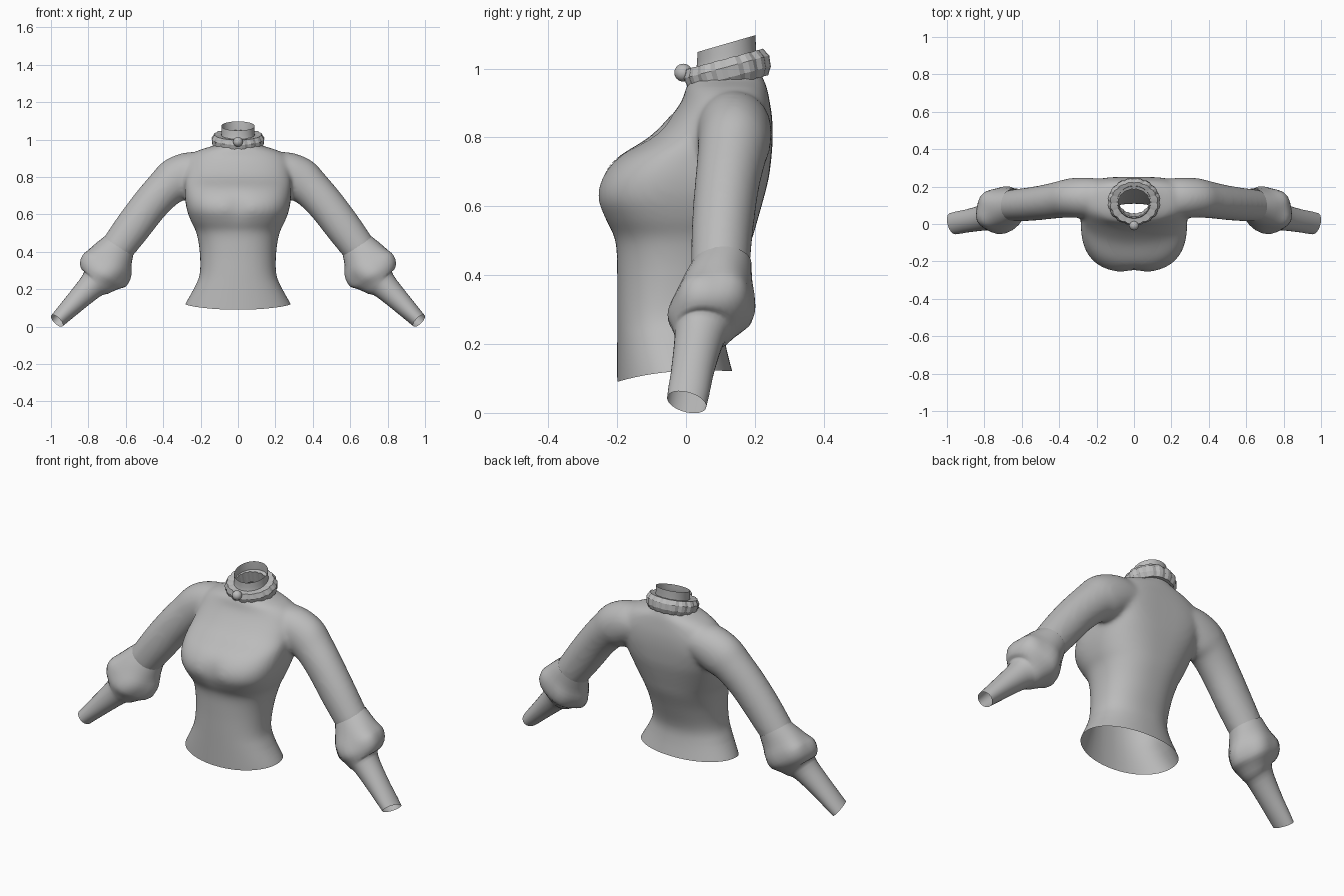
import bpy, bmesh, math
from mathutils import Vector, Matrix
from mathutils.bvhtree import BVHTree

if "Cube" in bpy.data.objects:
    bpy.data.objects.remove(bpy.data.objects["Cube"])

grey = bpy.data.materials.new("cloth_grey")
grey.diffuse_color = (0.5, 0.5, 0.5, 1)
grey.use_nodes = True
grey.node_tree.nodes["Principled BSDF"].inputs["Base Color"].default_value = grey.diffuse_color


def spline(rows, steps):
    """Catmull-Rom interpolation of rows of numbers."""
    out, n = [], len(rows)
    for i in range(n - 1):
        a, b, c, d = (rows[max(0, min(n - 1, i + k))] for k in (-1, 0, 1, 2))
        for s in range(steps):
            t = s / steps
            out.append([0.5 * (2 * q + (r - p) * t + (2 * p - 5 * q + 4 * r - u) * t * t
                               + (3 * q - p - 3 * r + u) * t ** 3)
                        for p, q, r, u in zip(a, b, c, d)])
    return out + [list(rows[-1])]


def loft(bm, rings, caps=False, loop=False):
    vs = [[bm.verts.new(p) for p in ring] for ring in rings]
    pairs = list(zip(vs, vs[1:])) + ([(vs[-1], vs[0])] if loop else [])
    faces = []
    for a, b in pairs:
        n = len(a)
        faces += [bm.faces.new((a[i], a[(i + 1) % n], b[(i + 1) % n], b[i])) for i in range(n)]
    if caps:
        faces += [bm.faces.new(vs[0]), bm.faces.new(vs[-1])]
    bmesh.ops.recalc_face_normals(bm, faces=faces)


def make(name, bm, smooth=True):
    me = bpy.data.meshes.new(name)
    bm.to_mesh(me)
    bm.free()
    ob = bpy.data.objects.new(name, me)
    bpy.context.collection.objects.link(ob)
    me.materials.append(grey)
    me.polygons.foreach_set("use_smooth", [smooth] * len(me.polygons))
    return ob


def tube(rows, side=1, segs=32, lump=None):
    """Rings along an arm path; each row is x, y, z, radius in xz, radius in y."""
    rings = []
    for i, (x, y, z, rn, ry) in enumerate(rows):
        a, b = rows[max(0, i - 1)], rows[min(len(rows) - 1, i + 1)]
        d = Vector((b[0] - a[0], 0, b[2] - a[2])).normalized()
        nrm = Vector((-d.z, 0, d.x))
        lean = .3 if z < .07 else 0  # slanted wrist opening
        ring = []
        for k in range(segs):
            t = 2 * math.pi * k / segs
            f = 1 + (lump(t, z) if lump else 0)
            dy = ry * f * math.sin(t)
            p = Vector((x, y + dy, z)) + nrm * (rn * f * math.cos(t)) + d * (lean * dy)
            ring.append((p.x * side, p.y, p.z))
        rings.append(ring)
    return rings


# Torso: height, half width, front y, back y, squareness
torso = [(.05, .30, -.20, .155, 2.1), (.10, .285, -.20, .14, 2.1), (.20, .238, -.20, .115, 2.2),
         (.28, .205, -.20, .11, 2.3), (.40, .205, -.20, .15, 2.3), (.50, .222, -.205, .19, 2.4),
         (.56, .25, -.235, .208, 2.5), (.62, .272, -.26, .225, 2.6), (.68, .283, -.248, .24, 2.6),
         (.74, .285, -.20, .248, 2.5), (.80, .285, -.105, .252, 2.4), (.86, .28, -.045, .25, 2.3),
         (.91, .262, -.01, .242, 2.2), (.945, .205, .0, .235, 2.1), (.97, .125, .015, .225, 2),
         (1.0, .094, .03, .212, 2), (1.05, .09, .032, .205, 2), (1.14, .09, .034, .203, 2)]
rings = []
for z, w, f, b, n in spline(torso, 4):
    ring = []
    for k in range(64):
        t = 2 * math.pi * k / 64
        c, s = math.cos(t), math.sin(t)
        # broad flat upper back
        m = n + (1.3 * math.exp(-((z - .80) / .12) ** 2) if s > 0 else 0)
        x = w * math.copysign(abs(c) ** (2 / m), c)
        y = (f + b) / 2 + (b - f) / 2 * math.copysign(abs(s) ** (2 / m), s)
        if s < 0:  # shallow hollow between the bust
            y += .015 * math.exp(-(x / .05) ** 2 - ((z - .64) / .07) ** 2)
        ring.append((x, y, z))
    rings.append(ring)
bm = bmesh.new()
loft(bm, rings, caps=True)

# Shoulders and upper sleeves, blended into the torso
arm = [(.12, .14, .845, .08, .095), (.24, .14, .825, .112, .108), (.33, .14, .785, .12, .106),
       (.39, .132, .738, .106, .10), (.47, .118, .652, .10, .094), (.56, .106, .535, .098, .09),
       (.66, .098, .40, .09, .085)]
for side in (1, -1):
    loft(bm, tube(spline(arm, 4), side), caps=True)
bodice = make("bodice", bm)
rm = bodice.modifiers.new("blend", 'REMESH')
rm.mode, rm.voxel_size, rm.use_smooth_shade = 'VOXEL', .011, True
sm = bodice.modifiers.new("soften", 'SMOOTH')
sm.factor, sm.iterations = .5, 16
bpy.context.view_layer.update()
blended = bpy.data.meshes.new_from_object(bodice.evaluated_get(bpy.context.evaluated_depsgraph_get()))
bodice.modifiers.clear()

# Open the hem, the neck and the sleeve ends
bm = bmesh.new()
bm.from_mesh(blended)
cuts = [((0, -.2, .09), (0, .09, -1), lambda c: abs(c.x) < .4 and c.z < .3),
        ((0, .03, 1.047), (0, -.29, 1), lambda c: c.z > .98),
        ((.65, .1, .415), (.6, 0, -.8), lambda c: c.x > .5),
        ((-.65, .1, .415), (-.6, 0, -.8), lambda c: c.x < -.5)]
for co, no, test in cuts:
    faces = [f for f in bm.faces if test(f.calc_center_median())]
    geom = list({e for f in faces for e in (*f.verts, *f.edges)}) + faces
    bmesh.ops.bisect_plane(bm, geom=geom, plane_co=co, plane_no=no, clear_outer=True)
for v in bm.verts:  # hem arches up at the hips
    if v.co.z < .2:
        v.co.z += .016 * max(0, 1 - ((v.co.y + .03) / .17) ** 2) * (.2 - v.co.z) / .1
chest = BVHTree.FromBMesh(bm)
bm.to_mesh(bodice.data)
bm.free()
bodice.data.polygons.foreach_set("use_smooth", [True] * len(bodice.data.polygons))

# Puffed elbow and tapered cuff, mirrored
cuff = [(.635, .105, .435, .09, .085), (.67, .09, .38, .115, .102), (.70, .08, .328, .14, .12),
        (.73, .07, .285, .136, .12), (.755, .055, .245, .10, .092), (.778, .042, .222, .075, .075),
        (.85, .025, .15, .06, .065), (.968, .002, .031, .042, .057)]


def folds(t, z):
    return .05 * math.sin(5 * t + 14 * z) * math.exp(-((z - .31) / .06) ** 2)


bm = bmesh.new()
loft(bm, tube(spline(cuff, 3), 1, 28, folds))
sleeves = make("puff_sleeves", bm)
sleeves.modifiers.new("mirror", 'MIRROR')

# Ruffled collar ring, tilted up at the back
tilt = Matrix.Translation((0, .121, .993)) @ Matrix.Rotation(math.radians(15), 4, 'X')
profile = [(.085, -.036), (.122, -.043), (.138, -.02), (.142, .012), (.128, .036), (.085, .032)]
bm = bmesh.new()
rings = []
for k in range(48):
    t = 2 * math.pi * k / 48
    pinch = .96 if k % 3 == 0 else 1
    rings.append([tilt @ Vector((r * pinch * math.cos(t), .91 * r * pinch * math.sin(t), h * pinch))
                  for r, h in profile])
loft(bm, rings, loop=True)
make("collar_ruffle", bm, smooth=False)

# Round bell on the collar front
bm = bmesh.new()
bmesh.ops.create_uvsphere(bm, u_segments=20, v_segments=12, radius=.026,
                          matrix=Matrix.Translation((0, -.008, .988)))
make("collar_bell", bm)

# Heart panel laid on the chest
bm = bmesh.new()
rings = []
for j in range(1, 13):
    ring = []
    for k in range(48):
        t = 2 * math.pi * (k + .5) / 48
        x = 16 * math.sin(t) ** 3 * .0091 * j / 12
        z = 13 * math.cos(t) - 5 * math.cos(2 * t) - 2 * math.cos(3 * t) - math.cos(4 * t)
        z = .79 + z * .0065 * j / 12
        hit, normal, _, _ = chest.ray_cast(Vector((x, -1, z)), Vector((0, 1, 0)))
        ring.append(hit - Vector((0, .003, 0)) if hit else Vector((x, 0, z)))
    rings.append(ring)
loft(bm, rings)
bm.verts.ensure_lookup_table()
bm.faces.new(bm.verts[:48])
bmesh.ops.recalc_face_normals(bm, faces=bm.faces)
if sum(f.normal.y for f in bm.faces) > 0:
    bmesh.ops.reverse_faces(bm, faces=bm.faces)
make("heart_panel", bm)
